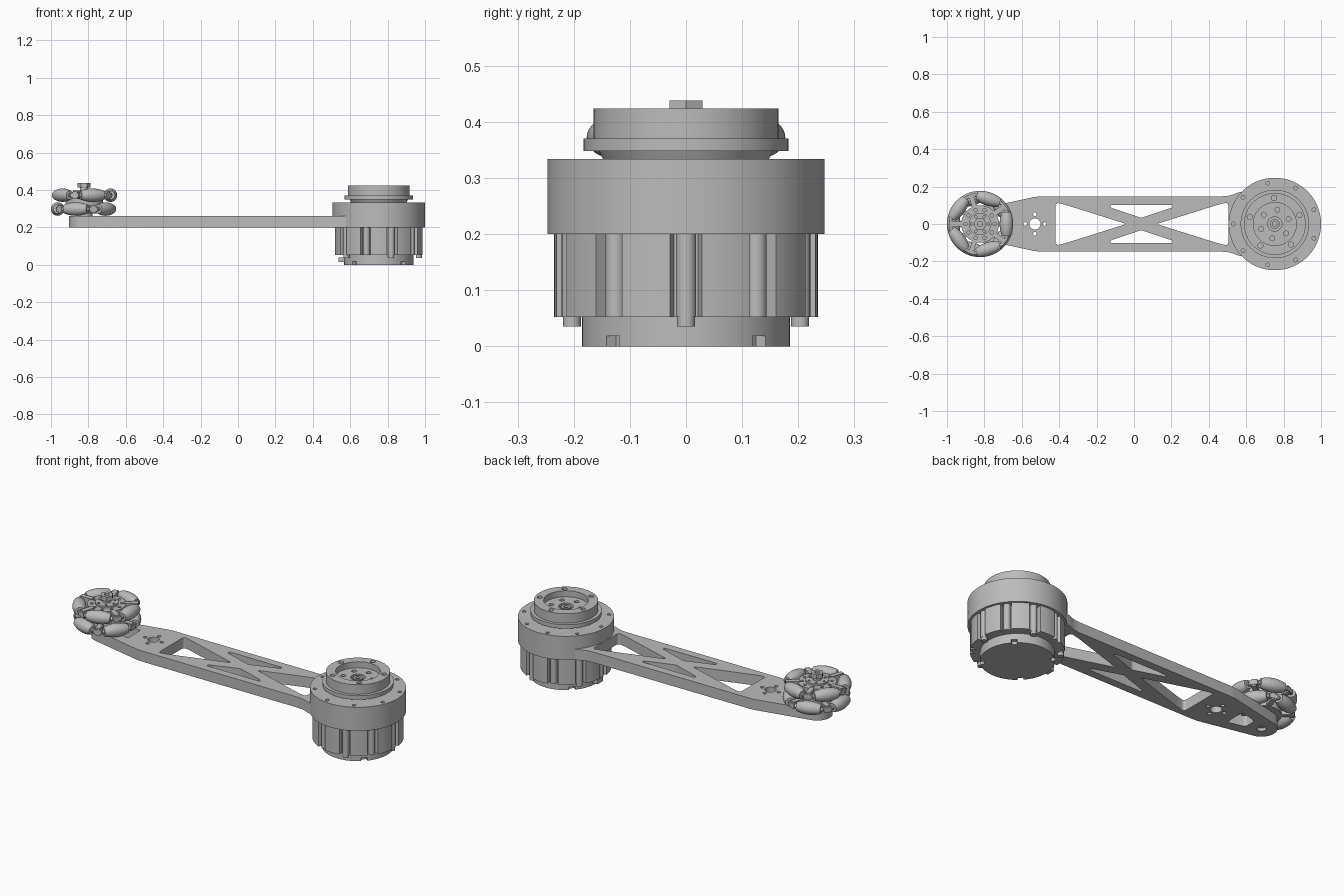
import bpy, bmesh, math
from mathutils import Matrix, Vector

cube = bpy.data.objects.get("Cube")
if cube:
    bpy.data.objects.remove(cube, do_unlink=True)

grey = bpy.data.materials.new("machined grey")
grey.use_nodes = True
grey.diffuse_color = (0.5, 0.5, 0.5, 1)
grey.node_tree.nodes["Principled BSDF"].inputs["Base Color"].default_value = (0.5, 0.5, 0.5, 1)

MOTOR = Vector((0.753, 0))
WHEEL = Vector((-0.823, 0))
TAU = math.tau


def finish(name, mesh):
    """Weld, colour and shade a mesh, then link it."""
    bm = bmesh.new()
    bm.from_mesh(mesh)
    bmesh.ops.remove_doubles(bm, verts=bm.verts, dist=0.00005)
    bmesh.ops.recalc_face_normals(bm, faces=bm.faces)
    bm.to_mesh(mesh)
    bm.free()
    mesh.materials.clear()
    mesh.materials.append(grey)
    obj = bpy.data.objects.new(name, mesh)
    bpy.context.collection.objects.link(obj)
    bpy.ops.object.select_all(action='DESELECT')
    obj.select_set(True)
    bpy.context.view_layer.objects.active = obj
    bpy.ops.object.shade_smooth_by_angle(angle=math.radians(30))
    return obj


def polar(centre, radius, n=64, start=0.0):
    """Closed outline; radius is a number or a function of the angle."""
    pts = []
    for i in range(n):
        a = start + TAU * i / n
        r = radius(a) if callable(radius) else radius
        pts.append(centre + Vector((math.cos(a), math.sin(a))) * r)
    return pts


def hole_circle(centre, ring, radius, count, start=0.0):
    return [polar(c, radius, 16) for c in polar(centre, ring, count, start)]


def rounded(points, d):
    """Soften each corner of a polygon over the distance d."""
    pts = [Vector(p) for p in points]
    out = []
    for i, p in enumerate(pts):
        a = p + (pts[i - 1] - p).normalized() * d
        b = p + (pts[(i + 1) % len(pts)] - p).normalized() * d
        for k in range(7):
            t = k / 6
            out.append(a * (1 - t) ** 2 + p * 2 * t * (1 - t) + b * t * t)
    return out


def plate(name, outlines, z0, z1):
    """Extrude an outline; the further outlines are holes in it."""
    curve = bpy.data.curves.new(name, 'CURVE')
    curve.dimensions = '2D'
    curve.fill_mode = 'BOTH'
    curve.extrude = (z1 - z0) / 2
    for pts in outlines:
        spline = curve.splines.new('POLY')
        spline.points.add(len(pts) - 1)
        for sp, p in zip(spline.points, pts):
            sp.co = (p.x, p.y, 0, 1)
        spline.use_cyclic_u = True
    temp = bpy.data.objects.new("temp", curve)
    bpy.context.collection.objects.link(temp)
    deps = bpy.context.evaluated_depsgraph_get()
    mesh = bpy.data.meshes.new_from_object(temp.evaluated_get(deps))
    bpy.data.objects.remove(temp, do_unlink=True)
    mesh.transform(Matrix.Translation((0, 0, (z0 + z1) / 2)))
    return finish(name, mesh)


def turned(name, profile, matrix, steps=64):
    """Spin (radius, height) points about the local z axis."""
    bm = bmesh.new()
    verts = [bm.verts.new((r, 0, z)) for r, z in profile]
    edges = [bm.edges.new(pair) for pair in zip(verts, verts[1:])]
    bmesh.ops.spin(bm, geom=verts + edges, cent=(0, 0, 0), axis=(0, 0, 1),
                   angle=TAU, steps=steps)
    mesh = bpy.data.meshes.new(name)
    bm.to_mesh(mesh)
    bm.free()
    mesh.transform(matrix)
    return finish(name, mesh)


def block(name, size, matrix):
    bm = bmesh.new()
    bmesh.ops.create_cube(bm, size=1, matrix=matrix @ Matrix.Diagonal((*size, 1)))
    mesh = bpy.data.meshes.new(name)
    bm.to_mesh(mesh)
    bm.free()
    return finish(name, mesh)


def at(centre, z=0.0):
    return Matrix.Translation((centre.x, centre.y, z))


def angle_gap(a, count, start=0.0):
    """Angle from a to the nearest of count evenly spaced spokes."""
    step = TAU / count
    return abs((a - start + step / 2) % step - step / 2)


# Arm: tapered tail, straight sides, flared into a disc under the motor ring
flare = [(0.47, 0.148), (0.5, 0.15), (0.53, 0.157), (0.555, 0.168)]
upper = [Vector((-0.5, 0.147)), Vector((-0.53, 0.145))]
tail = [WHEEL + Vector((math.cos(a), math.sin(a))) * 0.08
        for a in [math.radians(102 + 156 * i / 24) for i in range(25)]]
disc = [MOTOR + Vector((math.cos(a), math.sin(a))) * 0.247
        for a in [math.radians(-136 + 272 * i / 72) for i in range(73)]]
outline = (upper + tail + [Vector((p.x, -p.y)) for p in reversed(upper)]
           + [Vector((x, -y)) for x, y in flare] + disc
           + [Vector(p) for p in reversed(flare)])
windows = [
    rounded([(-0.42, 0.115), (-0.375, 0.105), (-0.04, 0), (-0.375, -0.105), (-0.42, -0.115)], 0.02),
    rounded([(0.505, 0.115), (0.455, 0.105), (0.12, 0), (0.455, -0.105), (0.505, -0.115)], 0.02),
    rounded([(-0.65, 0.06), (-0.65, -0.06), (-0.75, -0.035), (-0.75, 0.035)], 0.015),
]
for s in (1, -1):
    windows.append(rounded([(-0.125, s * 0.102), (0.205, s * 0.102), (0.205, s * 0.088),
                            (0.04, s * 0.033), (-0.125, s * 0.088)], 0.006))
bearing = Vector((-0.53, 0))
windows += [polar(bearing, 0.03, 32), polar(WHEEL, 0.024, 32)]
windows += hole_circle(bearing, 0.052, 0.01, 4)
plate("arm", [outline] + windows, 0.2, 0.26)

# Motor ring with blind bolt holes
plate("motor_ring", [polar(MOTOR, 0.247, 96)], 0.26, 0.322)
plate("motor_ring_top", [polar(MOTOR, 0.247, 96)]
      + hole_circle(MOTOR, 0.222, 0.01, 9, math.radians(20)), 0.322, 0.334)

# Motor body with grooves, each holding a rounded boss
plate("motor_body", [polar(MOTOR, lambda a: 0.208 if angle_gap(a, 10) < 0.115 else 0.235, 360)],
      0.052, 0.2)
for i, c in enumerate(polar(MOTOR, 0.214, 10)):
    plate("body_boss", [polar(c, 0.018, 24)], 0.052, 0.2)
    if i % 2 == 0:
        plate("body_screw", [polar(c, 0.016, 24)], 0.035, 0.052)
block("cable_socket", (0.05, 0.05, 0.025), Matrix.Translation((0.562, 0, 0.027)))

# Bottom cap with four notches in its edge
plate("bottom_cap", [polar(MOTOR, 0.185, 96)], 0.018, 0.052)
plate("bottom_cap_rim", [polar(MOTOR, lambda a: 0.165 if angle_gap(a, 4, TAU / 8) < 0.07 else 0.185,
                               360)], 0, 0.018)

# Output hub: flange, recessed floor, raised rim
turned("hub_flange", [(0, 0.33), (0.146, 0.33), (0.155, 0.348), (0.183, 0.348), (0.183, 0.37), (0, 0.37)],
       at(MOTOR), 96)
plate("hub_floor", [polar(MOTOR, 0.165, 96), polar(MOTOR, 0.038, 32)]
      + hole_circle(MOTOR, 0.078, 0.013, 6, math.radians(20)), 0.37, 0.39)
plate("hub_rim", [polar(MOTOR, 0.165, 96), polar(MOTOR, 0.115)]
      + hole_circle(MOTOR, 0.139, 0.014, 5, math.radians(20)), 0.39, 0.424)
plate("hub_shaft", [polar(MOTOR, 0.026, 32), polar(MOTOR, 0.013, 24)], 0.37, 0.388)

# Roller wheel: core, face plate, axle and hexagonal nut
turned("wheel_core", [(0, 0.262), (0.045, 0.262), (0.045, 0.275), (0.1, 0.275), (0.1, 0.378), (0, 0.378)],
       at(WHEEL))
plate("wheel_face", [polar(WHEEL, 0.1)] + hole_circle(WHEEL, 0.078, 0.009, 10), 0.378, 0.388)
plate("wheel_collar", [polar(WHEEL, 0.06)] + hole_circle(WHEEL, 0.045, 0.007, 6), 0.388, 0.398)
plate("wheel_axle", [polar(WHEEL, 0.022, 32)], 0.215, 0.416)
plate("axle_nut", [polar(WHEEL, 0.034, 6), polar(WHEEL, 0.014, 24)], 0.412, 0.438)

# Two staggered rows of barrel rollers, with forks between them
barrel = [(math.sqrt(0.177 ** 2 - h * h) - 0.141, h)
          for h in [0.065 * (i / 6 - 1) for i in range(13)]]
barrel = [(0, -0.076), (0.011, -0.076), (0.011, -0.065)] + barrel \
    + [(0.011, 0.065), (0.011, 0.076), (0, 0.076)]
for z, offset in ((0.372, 0.0), (0.298, TAU / 10)):
    for i in range(5):
        spoke = at(WHEEL, z) @ Matrix.Rotation(offset + i * TAU / 5, 4, 'Z')
        turned("roller", barrel, spoke @ Matrix.Translation((0.141, 0, 0))
               @ Matrix.Rotation(math.pi / 2, 4, 'X'), 24)
        gap = spoke @ Matrix.Rotation(TAU / 10, 4, 'Z')
        block("roller_fork", (0.075, 0.026, 0.04), gap @ Matrix.Translation((0.125, 0, 0)))
        block("fork_tip", (0.016, 0.045, 0.024), gap @ Matrix.Translation((0.158, 0, 0)))
